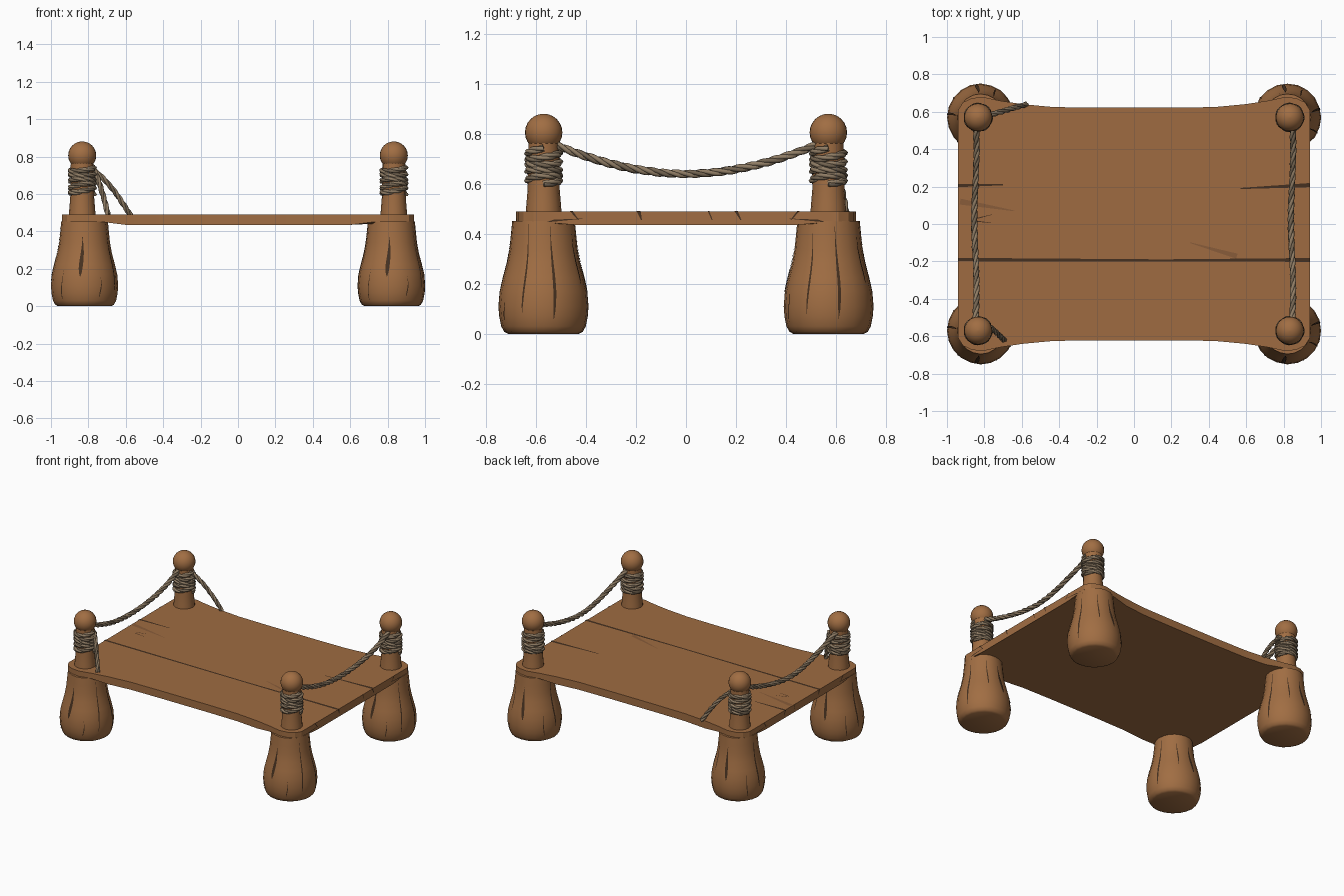
import bpy, bmesh, math, random
from mathutils import Vector

random.seed(4)
cube = bpy.data.objects.get("Cube")
if cube:
    bpy.data.objects.remove(cube)


def material(name, rgb):
    m = bpy.data.materials.new(name)
    m.use_nodes = True
    m.diffuse_color = (*rgb, 1)
    m.node_tree.nodes["Principled BSDF"].inputs["Base Color"].default_value = (*rgb, 1)
    return m


WOOD = material("warm wood", (0.355, 0.155, 0.056))
DECK = material("deck wood", (0.345, 0.148, 0.053))
GRAIN = material("worn grain", (0.25, 0.108, 0.042))
CRACK = material("dark crack", (0.06, 0.03, 0.014))
ROPE = material("rope", (0.28, 0.205, 0.13))
ROPE_DARK = material("dark rope strand", (0.17, 0.125, 0.08))

DECK_TOP = 0.49


def add_mesh(name, verts, faces, mat, smooth=None):
    mesh = bpy.data.meshes.new(name)
    mesh.from_pydata(verts, [], faces)
    bm = bmesh.new()
    bm.from_mesh(mesh)
    bmesh.ops.recalc_face_normals(bm, faces=bm.faces)
    bm.to_mesh(mesh)
    bm.free()
    mesh.materials.append(mat)
    obj = bpy.data.objects.new(name, mesh)
    bpy.context.collection.objects.link(obj)
    if smooth:
        bpy.ops.object.select_all(action="DESELECT")
        obj.select_set(True)
        bpy.context.view_layer.objects.active = obj
        bpy.ops.object.shade_smooth_by_angle(angle=math.radians(smooth))
    return obj


def lathe(name, profile, centre, sides, mat, wobble=0.0, smooth=40):
    """Closed turned solid; wobble gives it a hand-carved outline."""
    scale = [1 + random.uniform(-wobble, wobble) for _ in range(sides)]
    verts, faces = [], []
    for r, z in profile:
        for i in range(sides):
            a = math.tau * i / sides
            verts.append((centre[0] + r * scale[i] * math.cos(a),
                          centre[1] + r * scale[i] * math.sin(a), z))
    for j in range(len(profile) - 1):
        for i in range(sides):
            k = (i + 1) % sides
            faces.append((j * sides + i, j * sides + k, (j + 1) * sides + k, (j + 1) * sides + i))
    last = (len(profile) - 1) * sides
    faces += [tuple(range(sides)), tuple(range(last, last + sides))]
    return add_mesh(name, verts, faces, mat, smooth)


def radius_at(profile, z):
    for (r0, z0), (r1, z1) in zip(profile, profile[1:]):
        if z0 <= z <= z1:
            return r0 + (r1 - r0) * (z - z0) / (z1 - z0)
    return profile[-1][0]


def leg_crack(name, profile, centre, angle, z0, z1, width):
    """Tapered dark split that hugs the leg, widest near its foot."""
    n, verts = 11, []
    for i in range(n):
        t = i / (n - 1)
        z = z0 + (z1 - z0) * t
        r = radius_at(profile, z) + 0.002
        half = width * max(math.sin(math.pi * t ** 0.6), 0.15) / r
        a = angle + 0.03 * math.sin(4 * t + angle)
        for s in (-half, half):
            verts.append((centre[0] + r * math.cos(a + s), centre[1] + r * math.sin(a + s), z))
    faces = [(2 * i, 2 * i + 1, 2 * i + 3, 2 * i + 2) for i in range(n - 1)]
    add_mesh(name, verts, faces, CRACK)


def top_mark(name, start, end, w0, w1, mat=CRACK, lift=0.003):
    """Thin tapered plate lying on the deck."""
    a, b = Vector((*start, DECK_TOP + lift)), Vector((*end, DECK_TOP + lift))
    side = (b - a).cross(Vector((0, 0, 1))).normalized()
    add_mesh(name, [a - side * w0, b - side * w1, b + side * w1, a + side * w0],
             [(0, 1, 2, 3)], mat)


def rope(name, pts, radius=0.011, spread=0.009, pitch=0.09, strands=3):
    """Twisted strands following a path."""
    pts = [Vector(p) for p in pts]
    for k in range(strands):
        curve = bpy.data.curves.new(f"{name}_strand_{k + 1}", "CURVE")
        curve.dimensions = "3D"
        curve.bevel_depth = radius
        curve.bevel_resolution = 1
        curve.use_fill_caps = True
        curve.materials.append(ROPE_DARK if k == 0 else ROPE)
        spline = curve.splines.new("POLY")
        spline.points.add(len(pts) - 1)
        run = 0
        for i, p in enumerate(pts):
            tangent = (pts[min(i + 1, len(pts) - 1)] - pts[max(i - 1, 0)]).normalized()
            u = tangent.cross(Vector((0.1, 0.1, 1))).normalized()
            v = tangent.cross(u)
            if i:
                run += (p - pts[i - 1]).length
            a = math.tau * (run / pitch + k / strands)
            spline.points[i].co = (*(p + (u * math.cos(a) + v * math.sin(a)) * spread), 1)
            spline.points[i].radius = 1
        spline.use_smooth = True
        obj = bpy.data.objects.new(curve.name, curve)
        bpy.context.collection.objects.link(obj)


def sample(fn, n):
    return [fn(i / (n - 1)) for i in range(n)]


# Deck: flared rounded corners, slightly thinner there than along the middle
quarter = [(0.94, 0.43), (0.94, 0.61), (0.915, 0.65), (0.87, 0.672), (0.81, 0.68),
           (0.72, 0.66), (0.6, 0.641), (0.43, 0.625), (0.2, 0.622)]
outline = quarter + [(-x, y) for x, y in reversed(quarter)]
outline += [(-x, -y) for x, y in outline]
n = len(outline)


def under(x, y):
    return 0.45 if abs(x) > 0.7 and abs(y) > 0.5 else 0.435


verts = [(x, y, under(x, y)) for x, y in outline] + [(x, y, DECK_TOP) for x, y in outline]
faces = [tuple(range(n)), tuple(range(n, 2 * n))]
faces += [(i, (i + 1) % n, n + (i + 1) % n, n + i) for i in range(n)]
deck = add_mesh("deck", verts, faces, DECK, 30)
deck.data.materials.append(WOOD)
for p in deck.data.polygons:
    p.material_index = 0 if p.normal.z > 0.5 else 1

# Plank seams, splits and worn patches on the deck
top_mark("front_seam_right", (-0.94, -0.19), (0.15, -0.195), 0.009, 0.006)
top_mark("front_seam_left", (0.94, -0.192), (0.15, -0.195), 0.01, 0.006)
top_mark("back_seam_right", (-0.94, 0.206), (-0.7, 0.21), 0.009, 0.003)
top_mark("back_seam_left", (0.94, 0.208), (0.57, 0.19), 0.011, 0.003)
top_mark("worn_patch_front", (0.55, -0.172), (0.3, -0.1), 0.014, 0.002, GRAIN, 0.002)
top_mark("worn_patch_side", (-0.93, 0.12), (-0.64, 0.07), 0.016, 0.002, GRAIN, 0.002)
for i, y in enumerate((0.03, 0.015)):
    top_mark(f"scratch_{i + 1}", (-0.84, y), (-0.76, y + 0.02 - 0.03 * i), 0.003, 0.001)

# Notches in the end grain, and a thin split running along each end corner
for side, sx in (("right", -1), ("left", 1)):
    x = sx * 0.943
    for i, (y, lean, w) in enumerate(((0.2, 0.02, 0.007), (-0.19, 0.012, 0.008), (-0.46, 0.03, 0.006),
                                      (0.45, -0.03, 0.005), (0.09, 0.015, 0.003))):
        add_mesh(f"end_notch_{side}_{i + 1}",
                 [(x, y - w, 0.492), (x, y + w, 0.492), (x, y + lean + 0.002, 0.455),
                  (x, y + lean - 0.002, 0.455)], [(0, 1, 2, 3)], CRACK)
    for end, sy in (("front", -1), ("back", 1)):
        add_mesh(f"end_split_{end}_{side}",
                 [(x, sy * 0.56, 0.447), (x, sy * 0.53, 0.457), (x, sy * 0.4, 0.462),
                  (x, sy * 0.53, 0.449)], [(0, 1, 2, 3)], CRACK)

# Four legs with posts, knobs and rope bindings
leg = [(0.142, 0), (0.157, 0.008), (0.169, 0.03), (0.177, 0.07), (0.18, 0.11), (0.175, 0.17),
       (0.162, 0.225), (0.146, 0.285), (0.136, 0.34), (0.13, 0.4), (0.125, 0.452)]
post = [(0.073, 0.47), (0.069, 0.52), (0.064, 0.58), (0.061, 0.77)]
# crack turn in degrees from the front, lower and upper height, half width
cracks = [(-6, 0.16, 0.37, 0.011), (28, 0.05, 0.16, 0.003), (62, 0.08, 0.44, 0.004),
          (103, 0.06, 0.43, 0.006), (150, 0.2, 0.4, 0.004), (186, 0.16, 0.38, 0.01),
          (235, 0.05, 0.22, 0.003), (265, 0.1, 0.44, 0.006), (318, 0.03, 0.2, 0.003)]
for depth, sy in (("front", -1), ("back", 1)):
    for side, sx in (("right", -1), ("left", 1)):
        tag = f"{depth}_{side}"
        c = (sx * 0.82, sy * 0.57)
        pc = (sx * 0.833, sy * 0.57)
        lathe(f"leg_{tag}", leg, c, 20, WOOD, 0.008, 50)
        lathe(f"post_{tag}", post, pc, 16, WOOD)
        knob = sample(lambda t: (max(0.001, 0.075 * math.sin(math.pi * t)),
                                 0.806 - 0.075 * math.cos(math.pi * t)), 13)
        lathe(f"knob_{tag}", knob, pc, 24, WOOD, 0, 60)
        for i, (turn, low, high, half) in enumerate(cracks):
            leg_crack(f"leg_crack_{tag}_{i + 1}", leg, c, math.radians(turn - 90), low, high, half)
        rope(f"binding_{tag}", sample(lambda t: (
            pc[0] + 0.063 * math.cos(math.tau * 5 * t), pc[1] + 0.063 * math.sin(math.tau * 5 * t),
            0.598 + 0.14 * t + 0.007 * math.sin(math.tau * 5 * t + 7 * t)), 150),
            radius=0.009, spread=0.007, pitch=0.17)

# Sagging side ropes
for side, x in (("right", -0.848), ("left", 0.845)):
    rope(f"side_rope_{side}", sample(lambda t: (
        x + 0.006 * math.sin(9 * t), -0.53 + 1.06 * t, 0.64 + 0.12 * abs(2 * t - 1) ** 1.9), 90),
        radius=0.01, spread=0.008, pitch=0.15)


# Loose rope ends hanging from the right posts
def hanging(a, b, bulge):
    a, b = Vector(a), Vector(b)
    return sample(lambda t: a.lerp(b, t) + Vector((0, 0, bulge * math.sin(math.pi * t))), 26)


rope("loose_end_back", hanging((-0.78, 0.58, 0.735), (-0.575, 0.64, 0.485), 0.025), 0.009, 0.007, 0.15)
rope("loose_end_front", hanging((-0.77, -0.55, 0.73), (-0.695, -0.62, 0.49), 0.02), 0.009, 0.007, 0.15)
